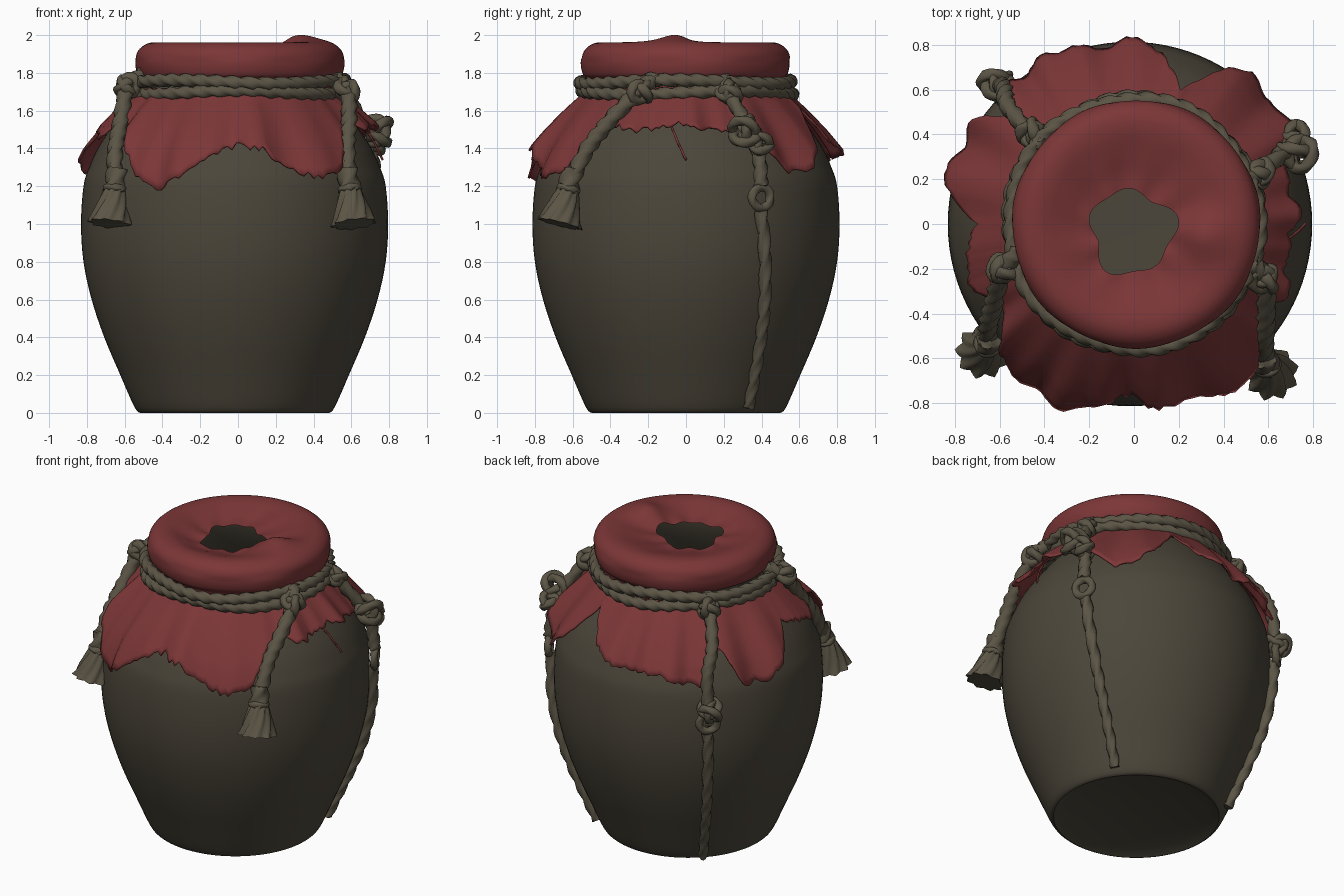
import bpy, bmesh, math, random
from mathutils import Vector, Matrix
from math import sin, cos, pi, radians

random.seed(4)
if "Cube" in bpy.data.objects:
    bpy.data.objects.remove(bpy.data.objects["Cube"])


def material(name, rgb):
    mat = bpy.data.materials.new(name)
    mat.use_nodes = True
    mat.diffuse_color = (*rgb, 1)
    mat.node_tree.nodes["Principled BSDF"].inputs["Base Color"].default_value = (*rgb, 1)
    return mat


CLAY = material("olive clay", (0.072, 0.062, 0.043))
CLOTH = material("faded red cloth", (0.2, 0.037, 0.038))
ROPE = material("hemp rope", (0.105, 0.09, 0.06))


def build(name, rings, mat, closed=False, caps=False, angle=50):
    """Skin a list of vertex rings into one smooth object."""
    bm = bmesh.new()
    vs = [[bm.verts.new(p) for p in ring] for ring in rings]
    n = len(vs[0])
    pairs = list(zip(vs, vs[1:])) + ([(vs[-1], vs[0])] if closed else [])
    for a, b in pairs:
        for j in range(n):
            k = (j + 1) % n
            bm.faces.new((a[j], a[k], b[k], b[j]))
    if caps:
        bm.faces.new(vs[0])
        bm.faces.new(vs[-1])
    bmesh.ops.remove_doubles(bm, verts=bm.verts, dist=0.0001)
    bmesh.ops.recalc_face_normals(bm, faces=bm.faces)
    mesh = bpy.data.meshes.new(name)
    bm.to_mesh(mesh)
    bm.free()
    mesh.materials.append(mat)
    obj = bpy.data.objects.new(name, mesh)
    bpy.context.collection.objects.link(obj)
    bpy.ops.object.select_all(action="DESELECT")
    obj.select_set(True)
    bpy.context.view_layer.objects.active = obj
    bpy.ops.object.shade_smooth_by_angle(angle=radians(angle))
    return obj


def smooth(points, steps, closed=False):
    """Resample points along a smooth spline."""
    p = [Vector(q) for q in points]
    n = len(p)
    pick = (lambda i: p[i % n]) if closed else (lambda i: p[max(0, min(n - 1, i))])
    out = []
    for i in range(n if closed else n - 1):
        a, b, c, d = (pick(i + k) for k in (-1, 0, 1, 2))
        for s in range(steps):
            t = s / steps
            out.append(0.5 * (2 * b + (c - a) * t + (2 * a - 5 * b + 4 * c - d) * t * t
                              + (3 * b - a - 3 * c + d) * t ** 3))
    return out if closed else out + [p[-1]]


def lookup(x, table):
    """Linear interpolation in a sorted list of pairs."""
    for (x0, y0), (x1, y1) in zip(table, table[1:]):
        if x <= x1:
            return y0 + (y1 - y0) * (x - x0) / (x1 - x0)
    return table[-1][1]


def polar(r, deg, z):
    return Vector((r * cos(radians(deg)), r * sin(radians(deg)), z))


def rope(name, points, r0, r1=None, closed=False, lobes=3, depth=0.2, pitch=0.26):
    """Sweep a lobed, twisting section along a path."""
    r1 = r1 or r0
    rough = smooth(points, 8, closed)
    length = sum((b - a).length for a, b in zip(rough, rough[1:]))
    path = smooth(points, max(3, int(length / len(points) / 0.02)), closed)
    m = len(path)
    turns = length / pitch
    if closed:
        turns = max(1, round(turns * lobes)) / lobes
    sides = lobes * 4
    rings, normal, last = [], None, None
    for i, p in enumerate(path):
        if closed:
            tan = (path[(i + 1) % m] - path[i - 1]).normalized()
        else:
            tan = (path[min(i + 1, m - 1)] - path[max(i - 1, 0)]).normalized()
        if normal is None:
            normal = tan.orthogonal().normalized()
        else:
            normal = last.rotation_difference(tan) @ normal
        last = tan
        side = tan.cross(normal)
        t = i / (m if closed else m - 1)
        ring = []
        for j in range(sides):
            a = 2 * pi * j / sides
            r = (r0 + (r1 - r0) * t) * (1 + depth * cos(lobes * (a - 2 * pi * turns * t)))
            ring.append(p + r * (cos(a) * normal + sin(a) * side))
        rings.append(ring)
    return build(name, rings, ROPE, closed, not closed, 75)


def loop(name, centre, size, thick, axis):
    """Small closed rope ring facing along an axis."""
    rot = Vector((0, 0, 1)).rotation_difference(Vector(axis)).to_matrix()
    pts = [Vector(centre) + rot @ polar(size, k * 45, 0) for k in range(8)]
    return rope(name, pts, thick, closed=True, depth=0.12)


def knot(name, centre, size, thick):
    """Tangle of loops tilted around the outward direction."""
    out = Vector((centre[0], centre[1], 0)).normalized()
    for k in range(3):
        tilt = Matrix.Rotation(k * 2.1 + 0.4, 3, out) @ Vector((0, 0, 1))
        shift = Vector([random.uniform(-1, 1) * size * 0.4 for _ in range(3)])
        loop(f"{name}_{k + 1}", Vector(centre) + shift, size, thick, out * 0.6 + tilt)


# Jar: smooth outer belly, open neck and hollow inside
SEG = 96
outer = [(0.5, 0), (0.53, 0.03), (0.605, 0.2), (0.69, 0.4), (0.757, 0.6), (0.8, 0.8),
         (0.813, 1), (0.8, 1.2), (0.77, 1.3), (0.725, 1.4), (0.66, 1.5), (0.585, 1.6),
         (0.52, 1.68), (0.49, 1.75), (0.5, 1.87)]
wall = [(v.x, v.z) for v in smooth([(r, 0, z) for r, z in outer], 4)]
inside = [(0.42, 1.87), (0.42, 1.72), (0.6, 1.5), (0.74, 1.2), (0.74, 0.9), (0.63, 0.4), (0.5, 0.1), (0, 0.08)]
profile = [(0, 0.03), (0.44, 0.025)] + wall + inside
jar = build("jar", [[polar(r, 360 * j / SEG, z) for j in range(SEG)] for r, z in profile], CLAY, angle=40)
jar.location.x = -0.018
jar_radius = [(z, r) for r, z in outer]

# Cloth cap stretched over the rim, with a torn hole and one raised crease
cap_profile = smooth([(0.5, 0, 1.7), (0.51, 0, 1.76), (0.54, 0, 1.79), (0.553, 0, 1.85), (0.54, 0, 1.915),
                      (0.49, 0, 1.955), (0.42, 0, 1.96), (0.33, 0, 1.935), (0.25, 0, 1.91), (0.185, 0, 1.9)], 4)
crease = Vector((0.3, -0.06))
cap_rings = []
for q in cap_profile:
    ring = []
    inner = max(0, (0.45 - q.x) / 0.27)
    for j in range(SEG):
        a = 2 * pi * j / SEG
        r = q.x + 0.016 * inner ** 2 * (sin(3 * a + 1) + sin(5 * a))
        p = Vector((r * cos(a) + 0.01 - 0.02 * inner, r * sin(a) - 0.035 * inner, q.z))
        if q.z > 1.88:
            p.z += 0.068 * math.exp(-(p.xy - crease).length_squared / 0.014)
            p.z += 0.006 * sin(9 * a + 6 * r) * inner
        elif q.z > 1.77:
            p.xy *= 1 + 0.008 * sin(7 * a)
        ring.append(p)
    cap_rings.append(ring)
cap = build("cloth_cap", cap_rings, CLOTH)

# Ragged cloth skirt draped over the shoulder: hem height every ten degrees
hem = [1.54, 1.5, 1.5, 1.42, 1.28, 1.29, 1.42, 1.62, 1.45, 1.38, 1.35, 1.37, 1.33, 1.28, 1.5, 1.27, 1.28, 1.38,
       1.54, 1.5, 1.46, 1.55, 1.52, 1.27, 1.18, 1.25, 1.36, 1.42, 1.4, 1.29, 1.25, 1.27, 1.5, 1.52, 1.5, 1.52]
hem_table = [(10 * i, z) for i, z in enumerate(hem + hem[:1])]
COLS, ROWS = 216, 12
edge = [lookup(360 * j / COLS, hem_table) + random.uniform(-0.016, 0.016) for j in range(COLS)]
skirt_rings = []
for i in range(ROWS + 1):
    t = i / ROWS
    ring = []
    for j in range(COLS):
        deg = 360 * j / COLS
        a = radians(deg)
        z = 1.72 + (edge[j] - 1.72) * t
        fold = 0.022 * sin(13 * a + 1) + 0.014 * sin(22 * a + 2 * sin(3 * a))
        r = lookup(z, jar_radius) + 0.025 + 0.055 * t ** 0.7 + fold * t ** 0.8
        ring.append(polar(r, deg, z) - Vector((0.01, 0, 0)))
    skirt_rings.append(ring)
skirt = build("cloth_skirt", skirt_rings, CLOTH)
solid = skirt.modifiers.new("thickness", "SOLIDIFY")
solid.thickness = 0.012

# Loose thread on the shoulder
thread = rope("loose_thread", [(0.64, -0.09, 1.55), (0.71, -0.05, 1.45), (0.765, 0, 1.34)], 0.006)
thread.data.materials[0] = CLOTH

# Two rope coils around the neck
for name, z, phase in (("lower_neck_coil", 1.695, 0), ("upper_neck_coil", 1.752, 2)):
    pts = [polar(0.556 + 0.008 * sin(k * 1.3 + phase), k * 15, z + 0.01 * sin(k * pi / 4 + phase)) for k in range(24)]
    rope(name, pts, 0.032, closed=True)

# Front cords ending in tassels
cords = {
    "front_right": [(-0.5, -0.12, 1.79), (-0.585, -0.2, 1.72), (-0.62, -0.33, 1.54), (-0.65, -0.44, 1.38),
                    (-0.65, -0.53, 1.2)],
    "front_left": [(0.52, -0.17, 1.77), (0.58, -0.24, 1.71), (0.59, -0.4, 1.55), (0.58, -0.52, 1.4),
                   (0.59, -0.62, 1.2)],
}
for name, pts in cords.items():
    rope(name + "_cord", pts, 0.04, pitch=0.22)
    knot(name + "_neck_knot", pts[1], 0.045, 0.026)
    end = Vector(pts[-1])
    drop = Vector((end.x * 0.04, end.y * 0.08, -0.2))
    rope(name + "_tassel_neck", [end - drop * 0.45, end - drop * 0.1, end + drop * 0.15], 0.05, 0.056)
    loop(name + "_tassel_band", end + drop * 0.08, 0.045, 0.02, drop)
    rope(name + "_tassel", [end, end + drop * 0.5, end + drop], 0.045, 0.112, lobes=9, depth=0.12, pitch=1.5)

# Back cords: upper cord to a ring, then a long tail down the belly
for name, start, mid, deg, foot, ring_z in (("back_left", 22, 25, 28, 37, 1.14), ("back_right", 139, 136, 133, 134, 1.06)):
    def on_jar(angle, z, gap):
        return polar(lookup(z, jar_radius) + gap, angle, z) - Vector((0.018, 0, 0))
    upper = [polar(0.53, start, 1.77), polar(0.6, start, 1.7), on_jar(mid, 1.52, 0.11),
             on_jar(deg, 1.36, 0.08), on_jar(deg, ring_z + 0.06, 0.045)]
    rope(name + "_cord", upper, 0.036, pitch=0.22)
    knot(name + "_neck_knot", upper[1], 0.045, 0.026)
    ring_at = on_jar(deg, ring_z, 0.045)
    loop(name + "_ring", ring_at, 0.055, 0.023, (ring_at.x, ring_at.y, 0))
    tail = [on_jar(deg + (foot - deg) * (ring_z - z) / ring_z, z, 0.025)
            for z in (ring_z - 0.04, 0.85, 0.6, 0.4, 0.2, 0.03)]
    rope(name + "_tail", tail, 0.033, 0.027, pitch=0.4)
knot("back_left_bow", (0.73, 0.31, 1.48), 0.065, 0.026)
knot("back_left_bow_end", (0.72, 0.4, 1.43), 0.045, 0.024)
knot("back_right_bow", (-0.62, 0.63, 1.14), 0.055, 0.024)
